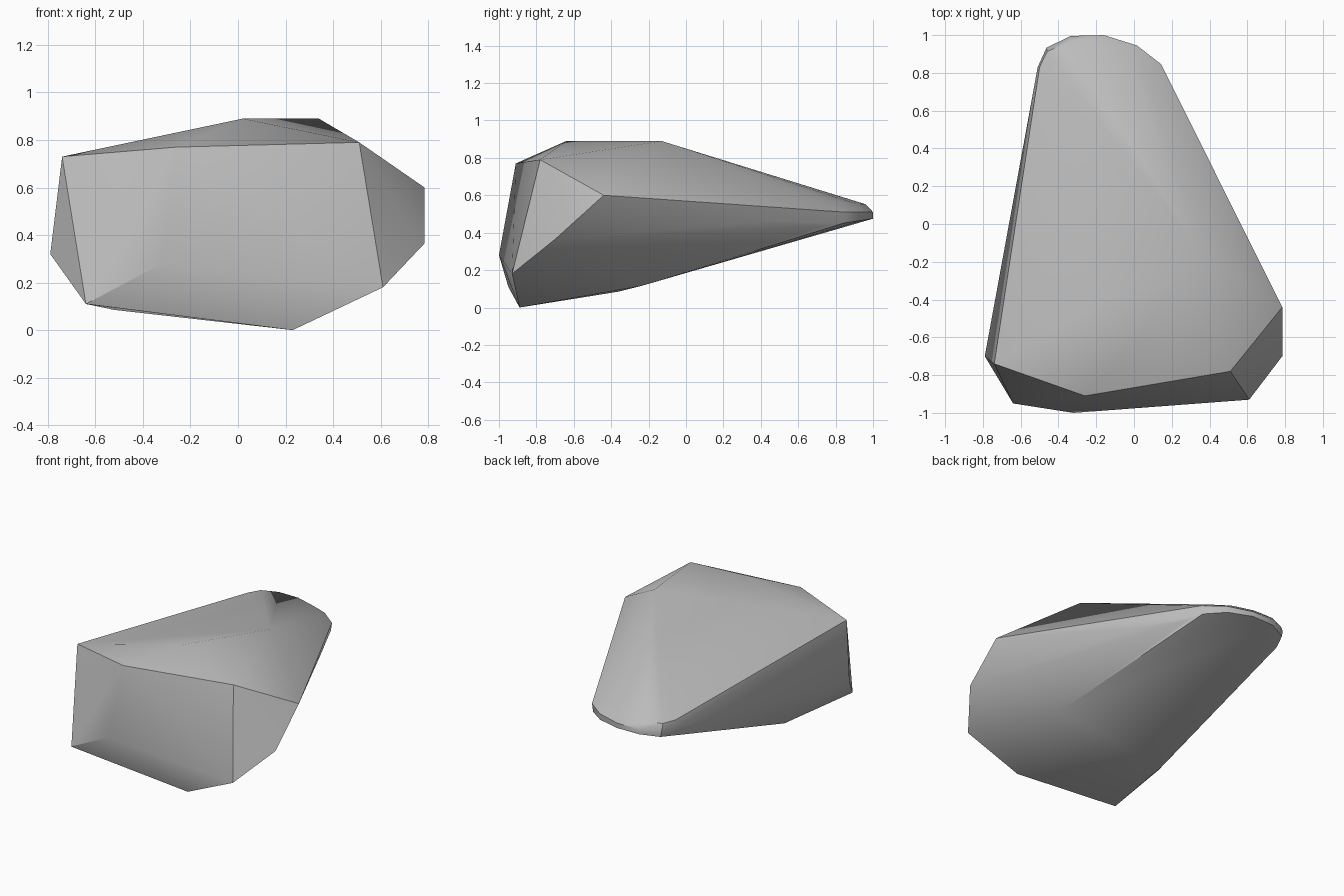
import bpy
import bmesh
from math import sin, cos, pi, radians

old = bpy.data.objects.get("Cube")
if old:
    bpy.data.objects.remove(old, do_unlink=True)

# Stone material
stone = bpy.data.materials.new("stone_grey")
stone.use_nodes = True
colour = (0.5, 0.5, 0.5, 1)
stone.diffuse_color = colour
stone.node_tree.nodes["Principled BSDF"].inputs["Base Color"].default_value = colour

# Corners of the blunt, chipped end of the rock
top_ridge = [(0.02, -0.64, 0.89), (0.34, -0.13, 0.89)]
front_top = [(-0.74, -0.74, 0.73), (-0.26, -0.91, 0.77), (0.51, -0.78, 0.79)]
front_low = [(-0.64, -0.95, 0.11), (-0.32, -1, 0.28), (0.61, -0.93, 0.18), (0.23, -0.89, 0)]
right_corner = [(-0.79, -0.7, 0.32)]
left_corners = [(0.785, -0.44, 0.6), (0.785, -0.7, 0.365), (0.33, 0.43, 0.46)]
underside = [(0.41, -0.24, 0.115), (-0.52, -0.36, 0.085)]


def tip_arc(centre_x, radius_x, radius_y, height, slope, steps=6):
    """Half ring around the thin rounded end, dropping away from its nose."""
    points = []
    for i in range(steps + 1):
        a = pi * i / steps
        y = 0.78 - 0.05 * cos(a) + radius_y * sin(a)
        points.append((centre_x + radius_x * cos(a), y, height - slope * (1 - y)))
    return points


# Rounded thin end: top rim, widest rim and lower rim
tip = tip_arc(-0.2, 0.3, 0.18, 0.55, -0.05)
tip += tip_arc(-0.16, 0.35, 0.22, 0.51, 0)
tip += tip_arc(-0.16, 0.34, 0.22, 0.475, 0.15)

# Wrap all corners into one faceted solid
bm = bmesh.new()
for point in top_ridge + front_top + front_low + right_corner + left_corners + underside + tip:
    bm.verts.new(point)
hull = bmesh.ops.convex_hull(bm, input=bm.verts[:])
spare = {v for v in hull["geom_interior"] + hull["geom_unused"] if isinstance(v, bmesh.types.BMVert)}
bmesh.ops.delete(bm, geom=list(spare), context="VERTS")
bmesh.ops.recalc_face_normals(bm, faces=bm.faces[:])

mesh = bpy.data.meshes.new("rock")
bm.to_mesh(mesh)
bm.free()
mesh.materials.append(stone)
rock = bpy.data.objects.new("rock", mesh)
bpy.context.collection.objects.link(rock)

# Soft shading across shallow facets, crisp chipped edges
bpy.ops.object.select_all(action="DESELECT")
rock.select_set(True)
bpy.context.view_layer.objects.active = rock
bpy.ops.object.shade_smooth_by_angle(angle=radians(30))
